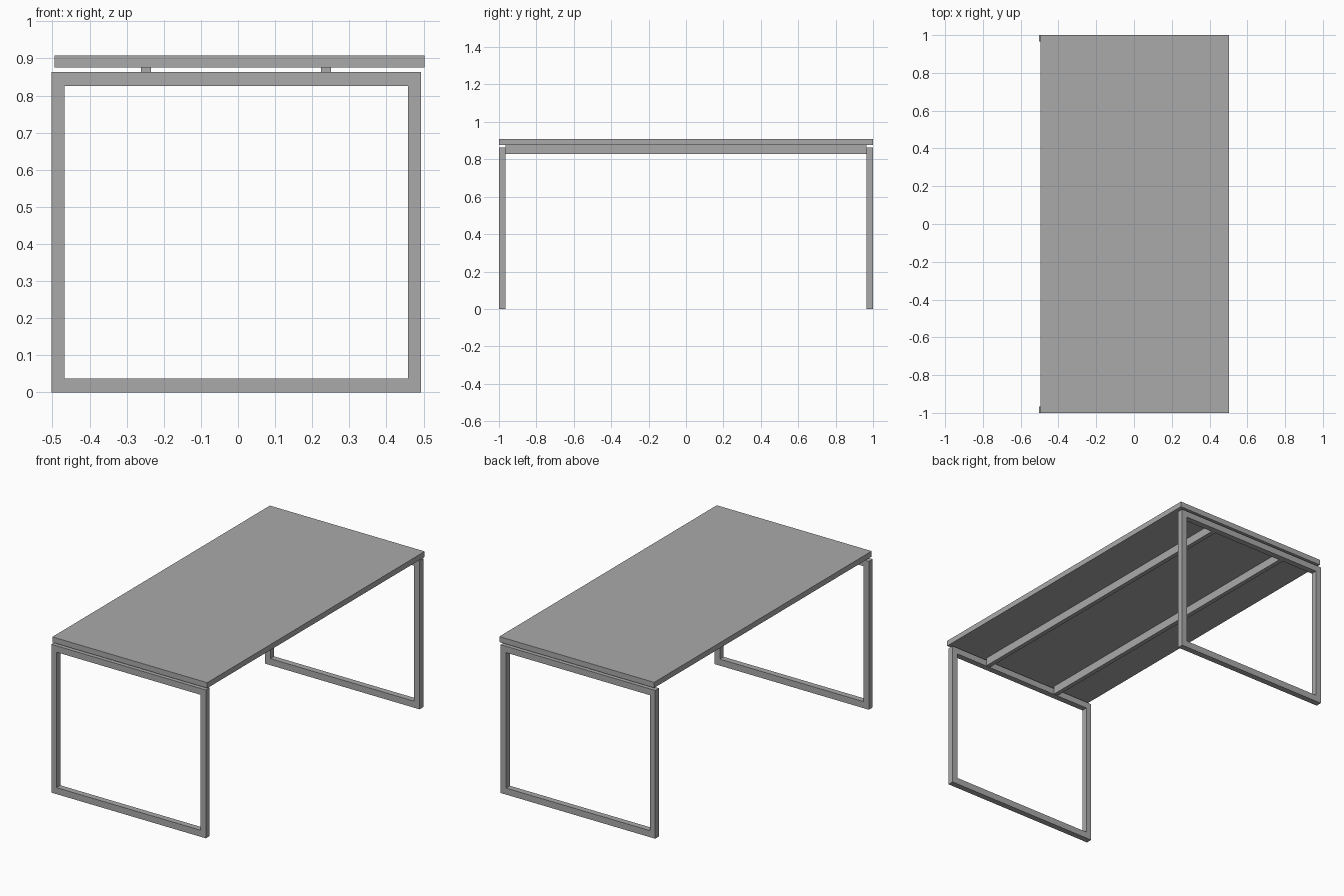
import bpy
import bmesh

cube = bpy.data.objects.get("Cube")
if cube:
    bpy.data.objects.remove(cube, do_unlink=True)

grey = bpy.data.materials.new("plain_grey")
grey.use_nodes = True
grey.diffuse_color = (0.4, 0.4, 0.4, 1)
grey.node_tree.nodes["Principled BSDF"].inputs["Base Color"].default_value = (0.4, 0.4, 0.4, 1)


def finish(name, bm):
    bmesh.ops.recalc_face_normals(bm, faces=bm.faces[:])
    mesh = bpy.data.meshes.new(name)
    bm.to_mesh(mesh)
    bm.free()
    mesh.materials.append(grey)
    bpy.context.collection.objects.link(bpy.data.objects.new(name, mesh))


def box(name, low, high):
    bm = bmesh.new()
    bmesh.ops.create_cube(bm, size=1)
    for v in bm.verts:
        v.co = [(a + b) / 2 + c * (b - a) for a, b, c in zip(low, high, v.co)]
    finish(name, bm)


def loop_frame(name, outer, inner, y0, y1):
    """Rectangular ring in the xz plane, extruded along y."""
    bm = bmesh.new()

    def ring(x0, z0, x1, z1):
        return [bm.verts.new((x, y0, z)) for x, z in ((x0, z0), (x1, z0), (x1, z1), (x0, z1))]

    a, b = ring(*outer), ring(*inner)
    faces = []
    for i in range(4):
        j = (i + 1) % 4
        faces.append(bm.faces.new((a[i], a[j], b[j], b[i])))
    result = bmesh.ops.extrude_face_region(bm, geom=faces, use_keep_orig=True)
    for item in result["geom"]:
        if isinstance(item, bmesh.types.BMVert):
            item.co.y = y1
    finish(name, bm)


# Table top
box("table_top", (-0.495, -1, 0.876), (0.502, 1, 0.908))

# Closed leg frames at both ends
outer = (-0.502, 0, 0.493, 0.863)
inner = (-0.468, 0.038, 0.458, 0.826)
loop_frame("front_leg_frame", outer, inner, -1, -0.965)
loop_frame("back_leg_frame", outer, inner, 0.965, 1)

# Two long beams carrying the top
for name, x in (("right_beam", -0.248), ("left_beam", 0.237)):
    box(name, (x - 0.013, -0.965, 0.828), (x + 0.013, 0.965, 0.876))
